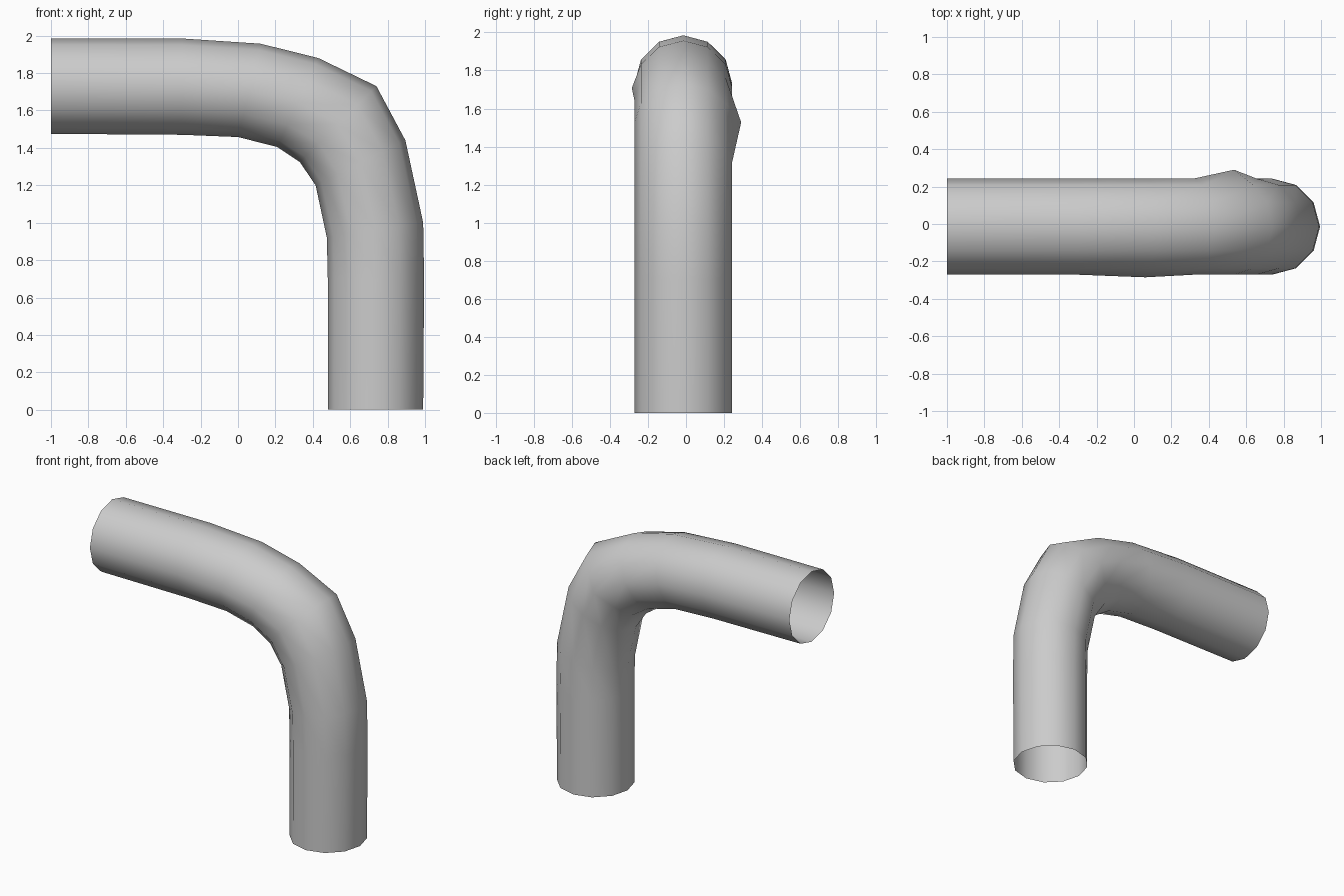
import bpy, bmesh
from math import sin, cos, pi
from mathutils import Vector

if "Cube" in bpy.data.objects:
    bpy.data.objects.remove(bpy.data.objects["Cube"])

SIDES = 12
RADIUS = 0.257
CENTRE_Y = -0.014

# Each ring: outer (x, z), inner (x, z) edge of the bend
rings = [
    ((-1.00, 1.985), (-1.00, 1.475)),
    ((-0.30, 1.985), (-0.30, 1.470)),
    ((0.12, 1.957), (0.00, 1.458)),
    ((0.43, 1.880), (0.21, 1.405)),
    ((0.74, 1.730), (0.33, 1.325)),
    ((0.895, 1.440), (0.415, 1.200)),
    ((0.99, 1.000), (0.475, 0.920)),
    ((0.995, 0.700), (0.48, 0.700)),
    ((0.99, 0.000), (0.48, 0.000)),
]
# Slight side bulges where the tube bends: (ring, side vertex) -> y
bulges = {(4, 3): 0.29, (2, 9): -0.285}

# Open elbow tube, bridged ring to ring
bm = bmesh.new()
loops = []
for r, (outer, inner) in enumerate(rings):
    o = Vector((outer[0], CENTRE_Y, outer[1]))
    i = Vector((inner[0], CENTRE_Y, inner[1]))
    mid, half = (o + i) / 2, (o - i) / 2
    loop = []
    for k in range(SIDES):
        a = 2 * pi * k / SIDES
        p = mid + half * cos(a) + Vector((0, RADIUS * sin(a), 0))
        p.y = bulges.get((r, k), p.y)
        loop.append(bm.verts.new(p))
    loops.append(loop)
for a, b in zip(loops, loops[1:]):
    for k in range(SIDES):
        n = (k + 1) % SIDES
        bm.faces.new((a[k], a[n], b[n], b[k])).smooth = True
bmesh.ops.recalc_face_normals(bm, faces=bm.faces)
# The tube is open, so check that its normals point outwards
f = min(bm.faces, key=lambda f: f.calc_center_median().y)
if f.normal.y > 0:
    bmesh.ops.reverse_faces(bm, faces=bm.faces)

mesh = bpy.data.meshes.new("elbow_pipe")
bm.to_mesh(mesh)
bm.free()
pipe = bpy.data.objects.new("elbow_pipe", mesh)
bpy.context.collection.objects.link(pipe)
